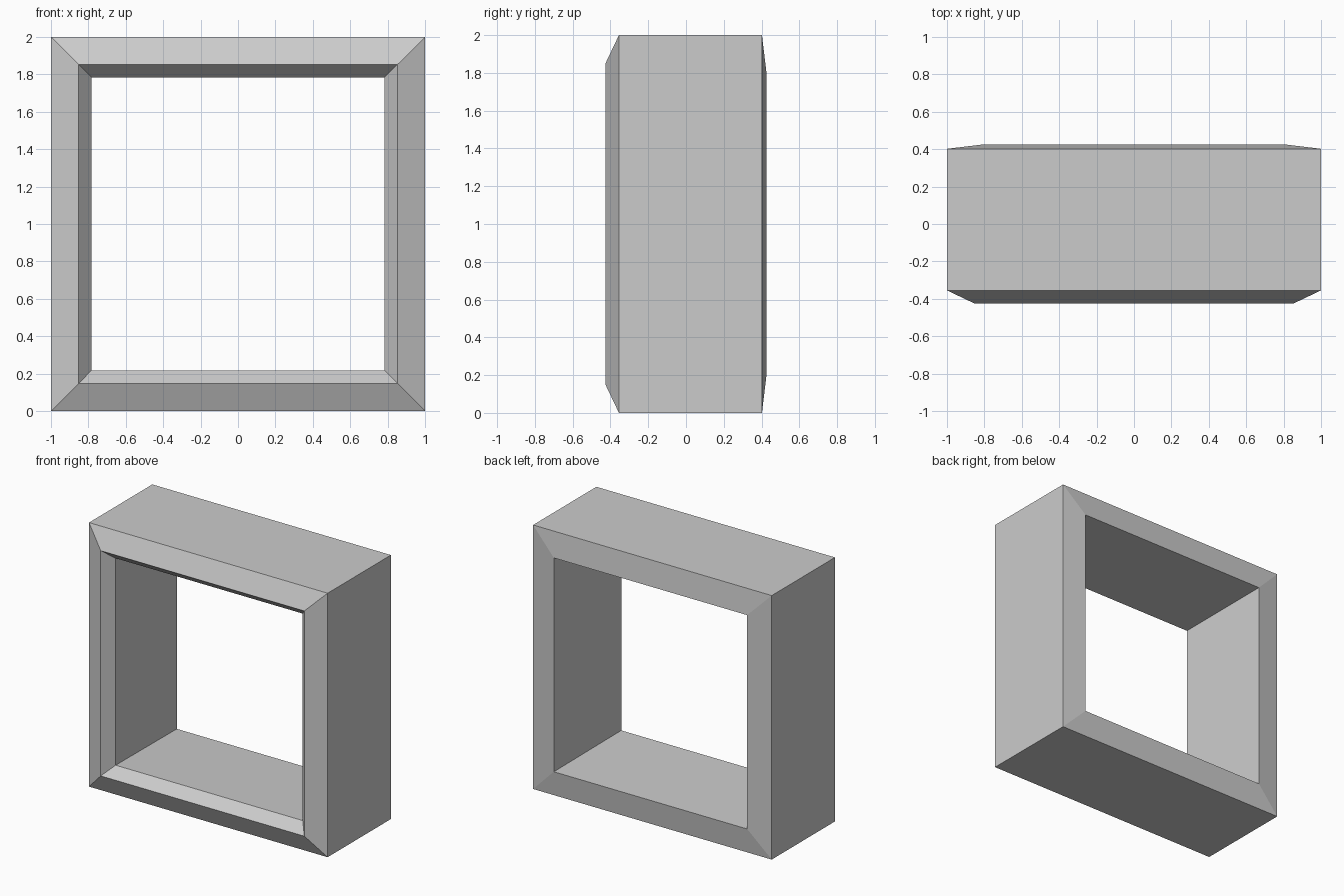
import bpy
import bmesh

cube = bpy.data.objects.get("Cube")
if cube:
    bpy.data.objects.remove(cube, do_unlink=True)

# Plain grey material
grey = bpy.data.materials.new("light_grey")
grey.use_nodes = True
colour = (0.6, 0.6, 0.6, 1)
grey.diffuse_color = colour
grey.node_tree.nodes["Principled BSDF"].inputs["Base Color"].default_value = colour

# Frame cross-section: (half size of the square, depth)
profile = [
    (1.0, -0.355),     # outer front edge
    (1.0, 0.402),      # outer back edge
    (0.81, 0.425),     # back lip
    (0.784, -0.345),   # inner front edge
    (0.853, -0.425),   # front ridge
]
corners = [(-1, -1), (1, -1), (1, 1), (-1, 1)]

# Sweep the section round the four mitred corners
bm = bmesh.new()
rings = [[bm.verts.new((cx * h, y, 1 + cz * h)) for h, y in profile]
         for cx, cz in corners]
n = len(profile)
for i, ring in enumerate(rings):
    following = rings[(i + 1) % len(rings)]
    for j in range(n):
        k = (j + 1) % n
        bm.faces.new((ring[j], following[j], following[k], ring[k]))
bmesh.ops.recalc_face_normals(bm, faces=bm.faces)

mesh = bpy.data.meshes.new("square_frame")
bm.to_mesh(mesh)
bm.free()
mesh.materials.append(grey)
frame = bpy.data.objects.new("square_frame", mesh)
bpy.context.collection.objects.link(frame)
